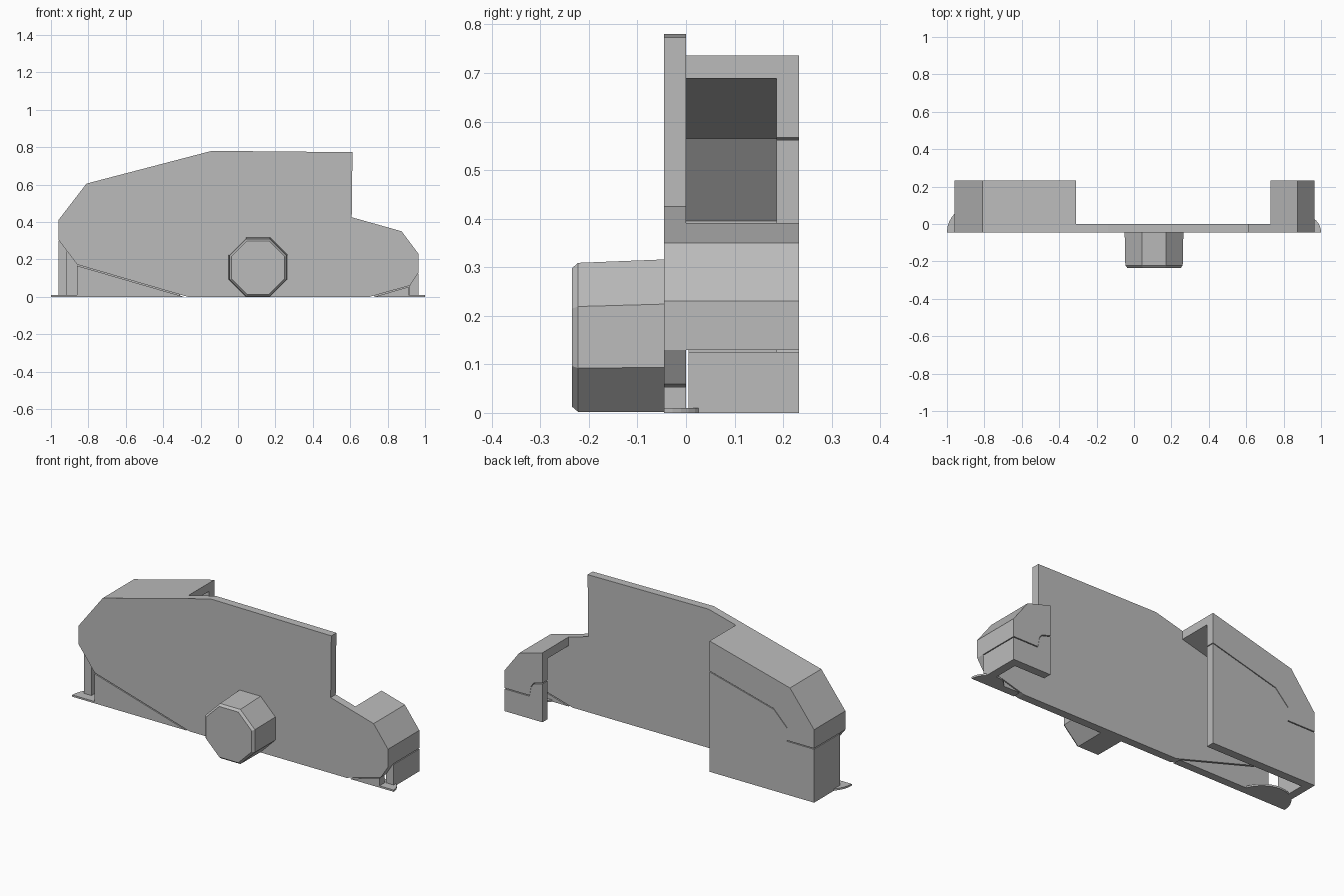
import bpy, math

if "Cube" in bpy.data.objects:
    bpy.data.objects.remove(bpy.data.objects["Cube"])

grey = bpy.data.materials.new("light_grey")
grey.diffuse_color = (0.5, 0.5, 0.5, 1)
grey.use_nodes = True
grey.node_tree.nodes["Principled BSDF"].inputs["Base Color"].default_value = grey.diffuse_color


def make(name, verts, faces):
    me = bpy.data.meshes.new(name)
    me.from_pydata(verts, [], faces)
    me.materials.append(grey)
    ob = bpy.data.objects.new(name, me)
    bpy.context.collection.objects.link(ob)
    return ob


def prism(name, pts, y0, y1):
    """Extrude an (x, z) profile, listed counter-clockwise, from y0 to y1."""
    n = len(pts)
    verts = [(x, y0, z) for x, z in pts] + [(x, y1, z) for x, z in pts]
    faces = [list(range(n)), list(range(2 * n - 1, n - 1, -1))]
    faces += [[i, n + i, n + (i + 1) % n, (i + 1) % n] for i in range(n)]
    return make(name, verts, faces)


def combine(target, other, mode):
    """Apply a boolean and drop the helper object."""
    mod = target.modifiers.new("cut", 'BOOLEAN')
    mod.operation, mod.object, mod.solver = mode, other, 'EXACT'
    bpy.context.view_layer.objects.active = target
    bpy.ops.object.modifier_apply(modifier=mod.name)
    bpy.data.objects.remove(other)


FRONT, BACK, INNER, GAP = -0.045, 0.233, 0.186, 0.005

# Main flat panel
panel = prism("main_panel", [
    (-0.27, 0), (0.705, 0), (0.92, 0.06), (0.965, 0.13), (0.965, 0.23),
    (0.875, 0.35), (0.608, 0.425), (0.612, 0.773), (-0.14, 0.78),
    (-0.81, 0.605), (-0.96, 0.41), (-0.96, 0.305), (-0.86, 0.172)], FRONT, 0)

# Hollow end housings: (side, seam from open end outwards, outer roof, cavity)
housings = [
    ("left",
     [(-0.31, 0.567), (-0.71, 0.462), (-0.79, 0.38), (-0.79, 0.305), (-0.96, 0.305)],
     [(-0.96, 0.41), (-0.81, 0.605), (-0.31, 0.7356)],
     [(-0.25, -0.1), (-0.25, 0.7047), (-0.785, 0.565), (-0.915, 0.395), (-0.915, -0.1)]),
    ("right",
     [(0.73, 0.22), (0.785, 0.205), (0.80, 0.185), (0.81, 0.13), (0.965, 0.13)],
     [(0.965, 0.23), (0.875, 0.35), (0.73, 0.3907)],
     [(0.70, -0.1), (0.70, 0.35), (0.847, 0.309), (0.918, 0.2144), (0.918, -0.1)]),
]
for side, seam, roof, cavity in housings:
    upper = seam + roof
    lower = [(x, z - GAP) for x, z in reversed(seam)] + [(seam[0][0], 0), (seam[-1][0], 0)]
    if side == "left":
        upper, lower = upper[::-1], lower[::-1]
    else:
        cavity = cavity[::-1]
    parts = [prism(side + "_housing", upper, 0, BACK),
             prism(side + "_support", lower, GAP, BACK)]
    # normalise winding so every solid faces outwards
    for ob in parts:
        cutter = prism("cavity", cavity, -0.05, INNER)
        for o in (ob, cutter):
            bpy.context.view_layer.objects.active = o
            bpy.ops.object.mode_set(mode='EDIT')
            bpy.ops.mesh.select_all(action='SELECT')
            bpy.ops.mesh.normals_make_consistent(inside=False)
            bpy.ops.object.mode_set(mode='OBJECT')
        combine(ob, cutter, 'DIFFERENCE')
    combine(panel, parts[0], 'UNION')

# Wedges under the panel's sloping lower corners
prism("left_wedge", [(-0.86, 0), (-0.29, 0), (-0.86, 0.166)], FRONT, 0)
prism("right_wedge", [(0.73, 0), (0.912, 0), (0.912, 0.053)], FRONT, 0)

# Thin half-round foot pads at both outer corners
for name, cx, r in (("left_foot_pad", -0.855, 0.145), ("right_foot_pad", 0.91, 0.09)):
    n = 16
    arc = [(cx + r * math.cos(math.pi * i / n), FRONT + r * math.sin(math.pi * i / n))
           for i in range(n + 1)]
    m = len(arc)
    make(name, [(x, y, z) for z in (0, 0.01) for x, y in arc],
         [list(range(m - 1, -1, -1)), list(range(m, 2 * m))] +
         [[i, (i + 1) % m, m + (i + 1) % m, m + i] for i in range(m)])

# Octagonal knob with slight taper and chamfered front rim
rings = [(FRONT, 0.157, 0.159), (-0.222, 0.1535, 0.1555), (-0.235, 0.1425, 0.1555)]
verts = []
for y, apothem, cz in rings:
    r = apothem / math.cos(math.pi / 8)
    for k in range(8):
        a = math.pi / 8 + k * math.pi / 4
        verts.append((0.107 + r * math.cos(a), y, cz + r * math.sin(a)))
faces = [list(range(7, -1, -1)), list(range(16, 24))]
for s in (0, 8):
    faces += [[s + k, s + (k + 1) % 8, s + 8 + (k + 1) % 8, s + 8 + k] for k in range(8)]
make("knob", verts, faces)
